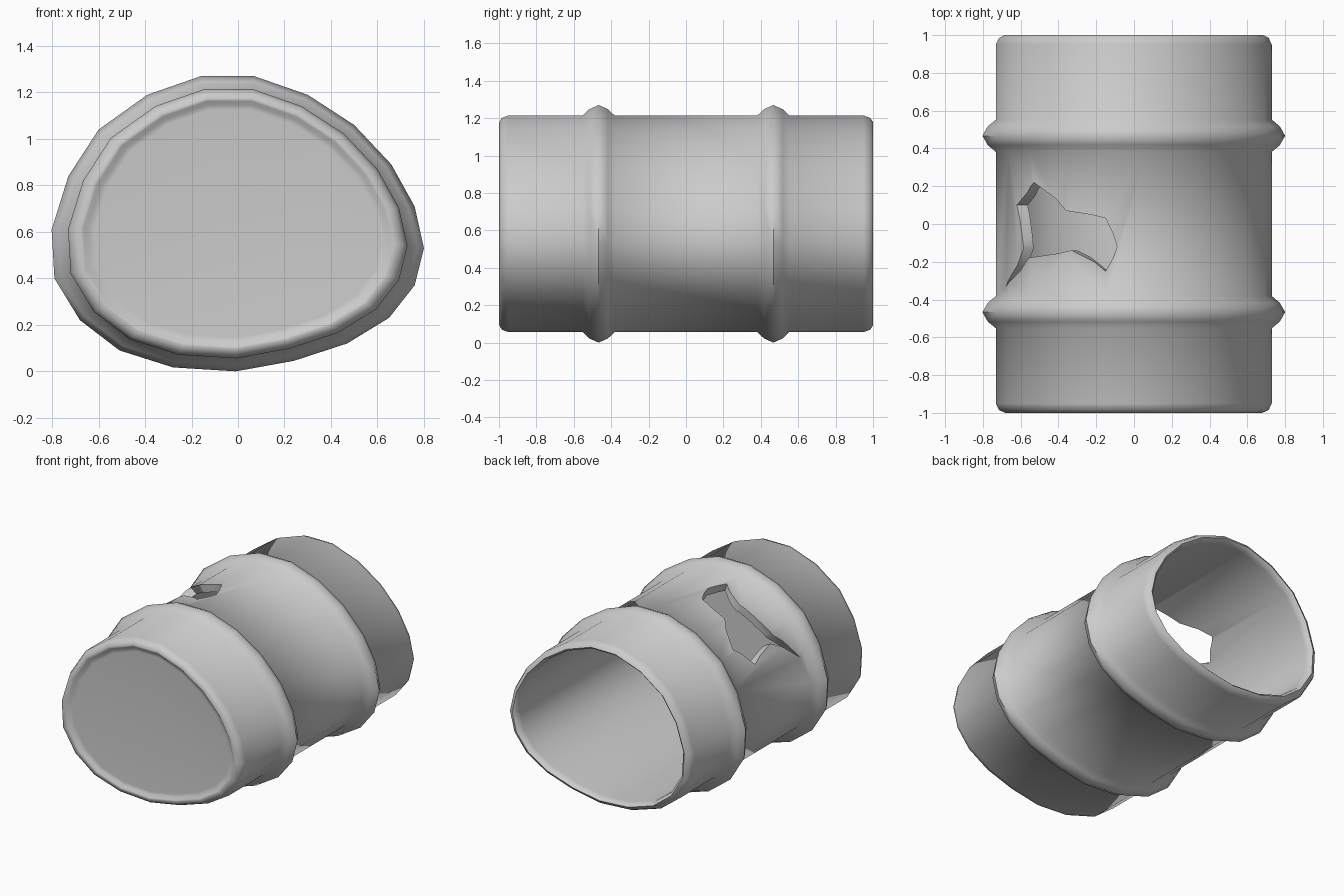
import bpy, bmesh, math

if "Cube" in bpy.data.objects:
    bpy.data.objects.remove(bpy.data.objects["Cube"])

CZ = 0.635
# squashed cross-section, measured on the crest of the hoops (x, z)
OUTLINE = [(-.16, 1.27), (.07, 1.27), (.30, 1.19), (.50, 1.06), (.66, .89), (.76, .71), (.80, .53),
           (.76, .37), (.65, .23), (.47, .12), (.24, .045), (-.01, 0), (-.28, .017), (-.51, .09),
           (-.68, .22), (-.79, .40), (-.802, .61), (-.73, .84), (-.60, 1.04), (-.39, 1.19)]
BODY = 0.912


def scale_for(inset):
    return BODY - inset * 1.4


def hoop(y):
    # raised hoop: (y, inset from the body surface)
    return [(y - .085, 0), (y - .05, -.038), (y, -.063), (y + .05, -.038), (y + .085, 0)]


def new_object(name, bm):
    bmesh.ops.recalc_face_normals(bm, faces=bm.faces)
    mesh = bpy.data.meshes.new(name)
    bm.to_mesh(mesh)
    bm.free()
    ob = bpy.data.objects.new(name, mesh)
    bpy.context.collection.objects.link(ob)
    return ob


# Barrel shell: front lid, outer wall with two hoops, open rounded rim, inner wall
profile = [(-.98, .10), (-.982, .075), (-.997, .058), (-1, .045), (-.985, .015), (-.95, 0)]
profile += hoop(-.467) + hoop(.467)
profile += [(.95, 0), (.985, .015), (1, .04), (.985, .056), (.95, .06), (-.93, .06)]
bm = bmesh.new()
rings = []
for y, inset in profile:
    s = scale_for(inset)
    rings.append([bm.verts.new((x * s, y, CZ + (z - CZ) * s)) for x, z in OUTLINE])
n = len(OUTLINE)
for a, b in zip(rings, rings[1:]):
    for i in range(n):
        bm.faces.new((a[i], a[(i + 1) % n], b[(i + 1) % n], b[i]))
bm.faces.new(rings[0])
bm.faces.new(rings[-1])
barrel = new_object("barrel", bm)

# Torn hole, traced from above and projected radially through the wall
HOLE = [(-.53, .22), (-.36, .07), (-.15, .03), (-.09, -.12), (-.15, -.25), (-.33, -.14),
        (-.56, -.18), (-.675, -.33), (-.585, -.13), (-.595, -.04), (-.62, .10)]
TOP = [(x * BODY, CZ + (z - CZ) * BODY) for x, z in OUTLINE[16:] + OUTLINE[:2]]


def top_z(x):
    for (x0, z0), (x1, z1) in zip(TOP, TOP[1:]):
        if x0 <= x <= x1:
            return z0 + (z1 - z0) * (x - x0) / (x1 - x0)
    return TOP[0][1]


bm = bmesh.new()
layers = [[bm.verts.new((x * k, y, CZ + (top_z(x) - CZ) * k)) for x, y in HOLE] for k in (.75, 1.2)]
m = len(HOLE)
for i in range(m):
    j = (i + 1) % m
    bm.faces.new((layers[0][i], layers[0][j], layers[1][j], layers[1][i]))
caps = [bm.faces.new(layers[0]), bm.faces.new(layers[1])]
bmesh.ops.triangulate(bm, faces=bm.faces[:])
cutter = new_object("hole_cutter", bm)
cutter.hide_render = True
cutter.hide_set(True)

cut = barrel.modifiers.new("hole", 'BOOLEAN')
cut.operation = 'DIFFERENCE'
cut.solver = 'EXACT'
cut.object = cutter

# Smooth shading with crisp hole edges
bpy.context.view_layer.objects.active = barrel
barrel.select_set(True)
bpy.ops.object.modifier_apply(modifier="hole")
bpy.data.objects.remove(cutter)
bpy.ops.object.shade_smooth_by_angle(angle=math.radians(55))
